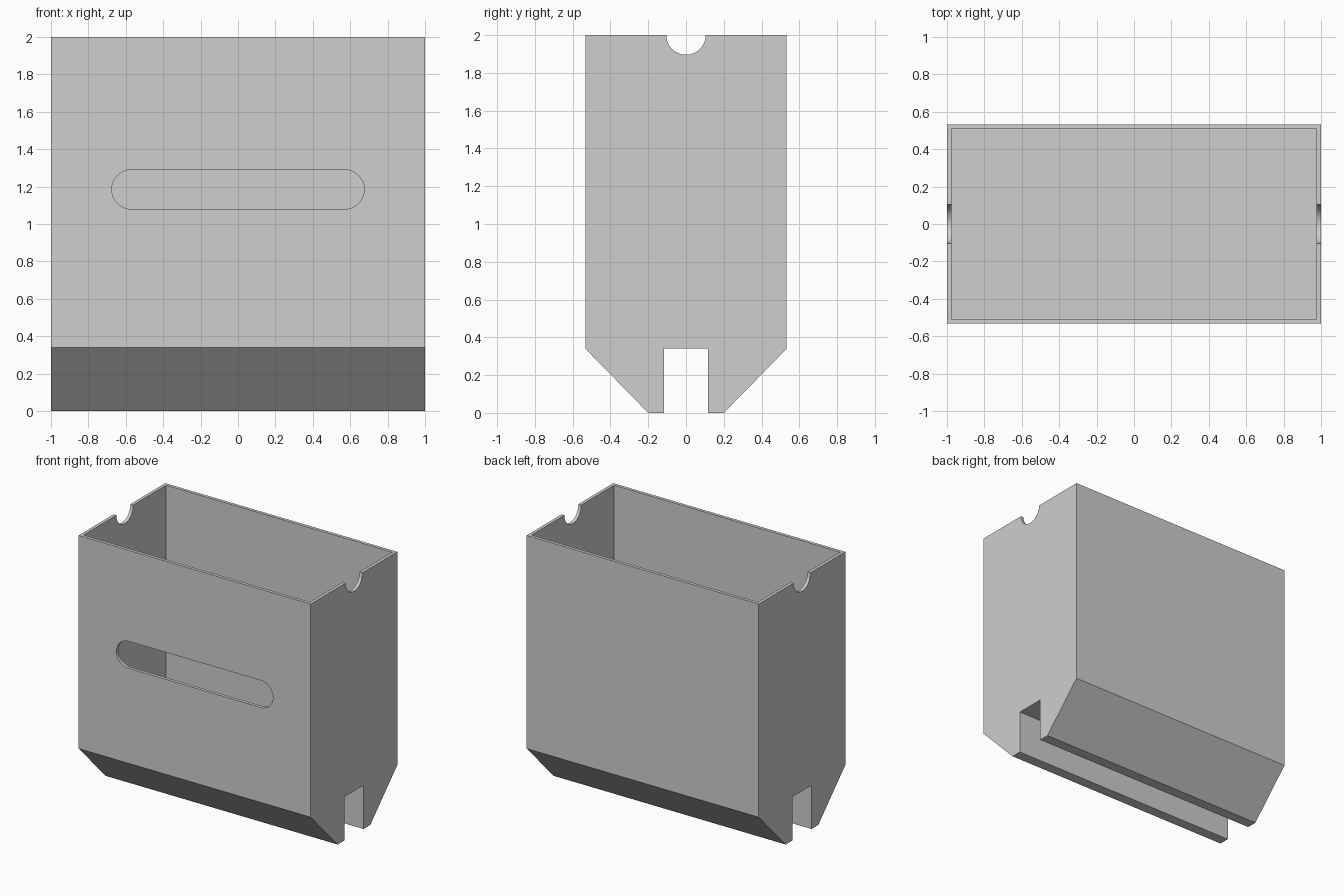
import bpy
import bmesh
import math
from mathutils import Matrix

cube = bpy.data.objects.get("Cube")
if cube:
    bpy.data.objects.remove(cube, do_unlink=True)

# Main dimensions
HALF_X, HALF_Y, HEIGHT = 1.0, 0.533, 2.0
WALL = 0.025
SHOULDER = 0.34      # height of the sloped base and of the channel
FLOOR = 0.37

grey = bpy.data.materials.new("plain grey")
grey.use_nodes = True
colour = (0.62, 0.62, 0.62, 1)
grey.diffuse_color = colour
grey.node_tree.nodes["Principled BSDF"].inputs["Base Color"].default_value = colour


def extrude(name, points, to_3d, vector):
    """Closed solid made by sweeping a flat outline along a vector."""
    bm = bmesh.new()
    face = bm.faces.new([bm.verts.new(to_3d(a, b)) for a, b in points])
    swept = bmesh.ops.extrude_face_region(bm, geom=[face], use_keep_orig=True)
    moved = [g for g in swept["geom"] if isinstance(g, bmesh.types.BMVert)]
    bmesh.ops.translate(bm, verts=moved, vec=vector)
    bmesh.ops.recalc_face_normals(bm, faces=bm.faces)
    mesh = bpy.data.meshes.new(name)
    bm.to_mesh(mesh)
    bm.free()
    mesh.materials.append(grey)
    obj = bpy.data.objects.new(name, mesh)
    bpy.context.collection.objects.link(obj)
    return obj


def arc(cx, cz, radius, start, end, steps=24):
    angles = [math.radians(start + (end - start) * i / steps) for i in range(steps + 1)]
    return [(cx + radius * math.cos(a), cz + radius * math.sin(a)) for a in angles]


# Body: end profile with sloped feet, channel below and round notch on top
half = [(0.117, SHOULDER), (0.117, 0), (0.2, 0), (HALF_Y, SHOULDER), (HALF_Y, HEIGHT)]
notch = arc(0, HEIGHT, 0.104, 0, -180)
profile = half + notch + [(-y, z) for y, z in reversed(half)]
body = extrude("bin_body", profile, lambda y, z: (-HALF_X, y, z), (2 * HALF_X, 0, 0))

# Open cavity
ix, iy = HALF_X - WALL, HALF_Y - WALL
cavity = extrude("cavity_cutter", [(-ix, -iy), (ix, -iy), (ix, iy), (-ix, iy)],
                 lambda x, y: (x, y, FLOOR), (0, 0, HEIGHT))

# Rounded slot through the front wall only
outline = arc(0.57, 1.185, 0.105, -90, 90) + arc(-0.57, 1.185, 0.105, 90, 270)
slot = extrude("slot_cutter", outline, lambda x, z: (x, -HALF_Y - 0.1, z), (0, 0.3, 0))

for cutter in (cavity, slot):
    cut = body.modifiers.new(cutter.name, "BOOLEAN")
    cut.operation = "DIFFERENCE"
    cut.solver = "EXACT"
    cut.object = cutter

# Apply the cuts and discard the cutters
bpy.context.view_layer.objects.active = body
body.select_set(True)
for name in [m.name for m in body.modifiers]:
    bpy.ops.object.modifier_apply(modifier=name)
for cutter in (cavity, slot):
    bpy.data.objects.remove(cutter, do_unlink=True)

bpy.ops.object.select_all(action="DESELECT")
body.select_set(True)
bpy.ops.object.shade_smooth_by_angle(angle=math.radians(30))
